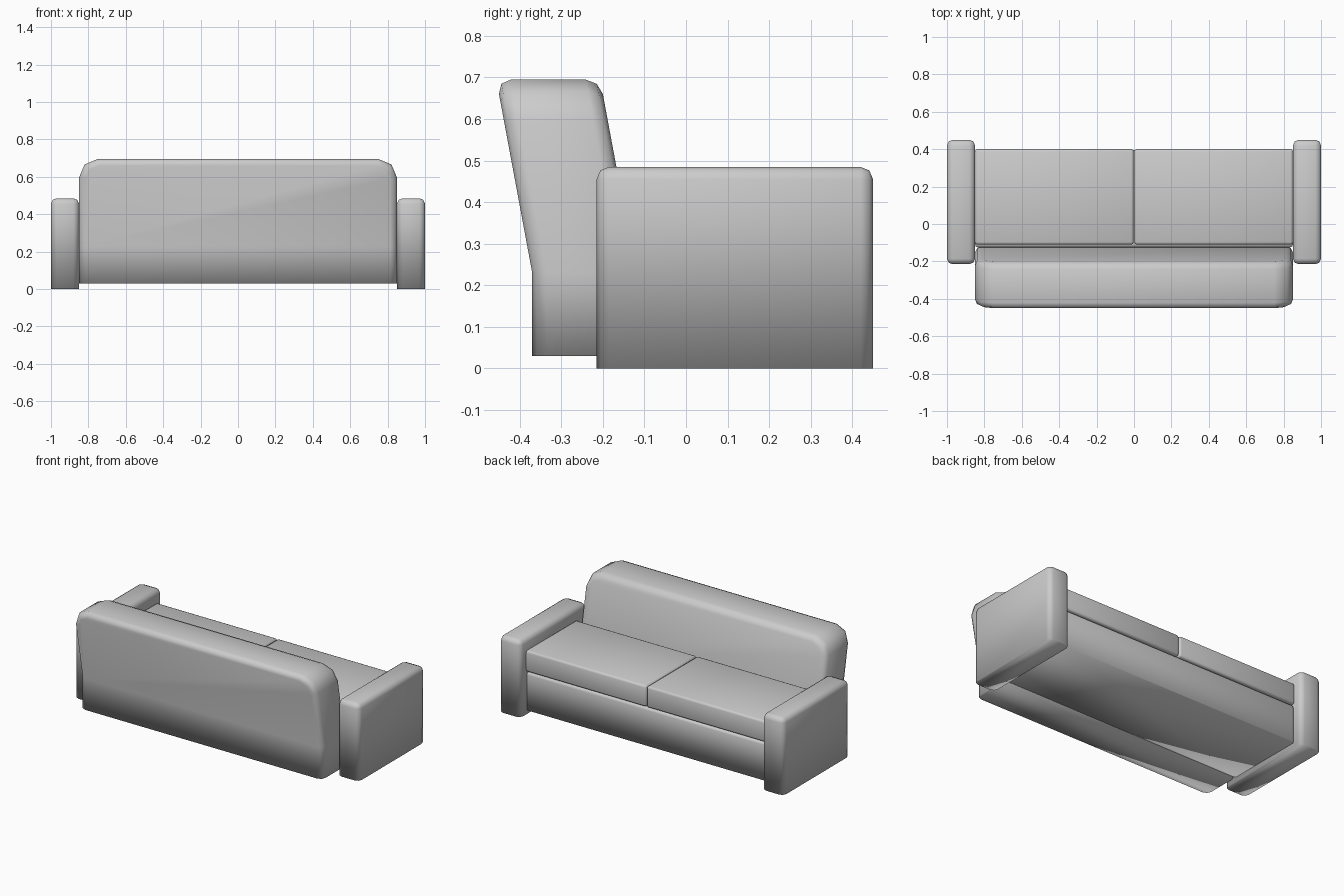
import bpy
import bmesh

if "Cube" in bpy.data.objects:
    bpy.data.objects.remove(bpy.data.objects["Cube"], do_unlink=True)

# Upholstery material
fabric = bpy.data.materials.new("grey fabric")
fabric.use_nodes = True
grey = (0.6, 0.6, 0.6, 1)
fabric.diffuse_color = grey
fabric.node_tree.nodes["Principled BSDF"].inputs["Base Color"].default_value = grey


def box(low, high):
    """Box as a bmesh, from its lowest to its highest corner."""
    bm = bmesh.new()
    bmesh.ops.create_cube(bm, size=1)
    for v in bm.verts:
        for i in range(3):
            v.co[i] = high[i] if v.co[i] > 0 else low[i]
    return bm


def round_edges(bm, radius, test, segments=2):
    edges = [e for e in bm.edges if test(e)]
    bmesh.ops.bevel(bm, geom=edges, offset=radius, segments=segments,
                    profile=0.5, affect='EDGES', clamp_overlap=True)


def above(z):
    """Select edges that do not lie flat on the underside."""
    return lambda e: max(v.co.z for v in e.verts) > z + 0.001


def finish(bm, name):
    bmesh.ops.recalc_face_normals(bm, faces=bm.faces)
    for f in bm.faces:
        f.smooth = True
    mesh = bpy.data.meshes.new(name)
    bm.to_mesh(mesh)
    bm.free()
    mesh.materials.append(fabric)
    obj = bpy.data.objects.new(name, mesh)
    bpy.context.collection.objects.link(obj)
    return obj


# Arms and seat cushions, one on each side
for side, sign in (("left", 1), ("right", -1)):
    xs = sorted((sign * 0.85, sign))
    bm = box((xs[0], -0.215, 0), (xs[1], 0.45, 0.485))
    round_edges(bm, 0.03, above(0))
    finish(bm, side + "_arm")

    xs = sorted((sign * 0.002, sign * 0.85))
    bm = box((xs[0], -0.11, 0.275), (xs[1], 0.4, 0.41))
    round_edges(bm, 0.013, lambda e: True)
    finish(bm, side + "_seat_cushion")

# Seat base
bm = box((-0.85, -0.125, 0.03), (0.85, 0.395, 0.27))
round_edges(bm, 0.015, above(0.03))
finish(bm, "seat_base")

# Backrest: round the top corners, soften the rims, then lean the upper part
bottom, bend, lean = 0.03, 0.23, 0.186
bm = box((-0.85, -0.37, bottom), (0.85, -0.12, 0.695))
round_edges(bm, 0.1, lambda e: all(v.co.z > 0.6 for v in e.verts)
            and abs(e.verts[0].co.x - e.verts[1].co.x) < 0.01)
bm.normal_update()
round_edges(bm, 0.035, lambda e: above(bottom)(e)
            and abs(e.verts[0].co.y - e.verts[1].co.y) < 0.01)
bmesh.ops.bisect_plane(bm, geom=bm.verts[:] + bm.edges[:] + bm.faces[:],
                       plane_co=(0, 0, bend), plane_no=(0, 0, 1))
for v in bm.verts:
    v.co.y -= lean * max(0, v.co.z - bend)
finish(bm, "backrest")
